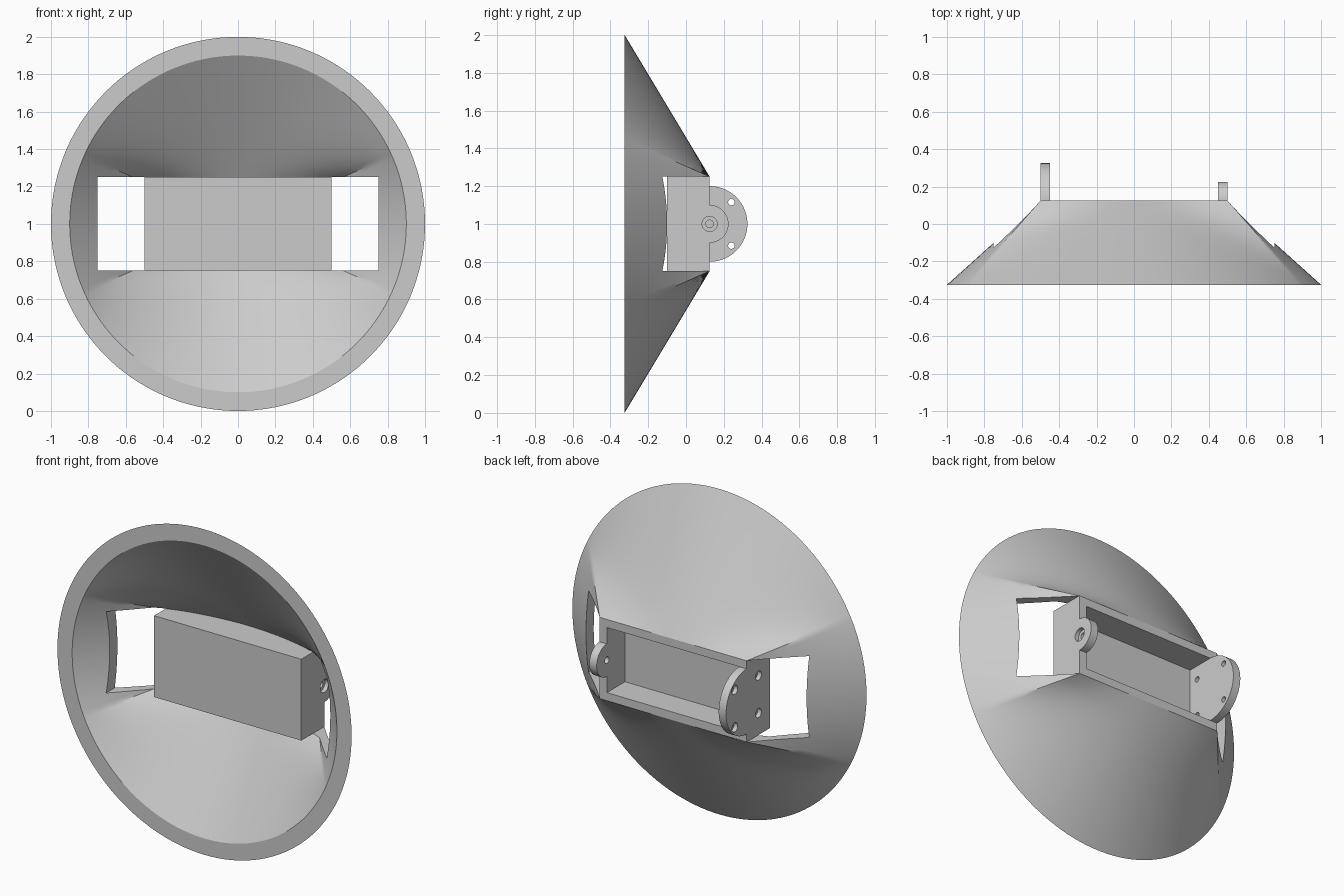
import bpy, bmesh, math
from mathutils import Matrix, Vector

if "Cube" in bpy.data.objects:
    bpy.data.objects.remove(bpy.data.objects["Cube"], do_unlink=True)

RIM_Y, BACK_Y, FRONT_Y, MID_Z = -0.325, 0.125, -0.1, 1.0
HALF_W, HALF_H, WALL = 0.5, 0.25, 0.05

grey = bpy.data.materials.new("plain grey")
grey.use_nodes = True
colour = (0.6, 0.6, 0.6, 1)
grey.diffuse_color = colour
grey.node_tree.nodes["Principled BSDF"].inputs["Base Color"].default_value = colour


def make_object(name, bm):
    bmesh.ops.recalc_face_normals(bm, faces=bm.faces)
    mesh = bpy.data.meshes.new(name)
    bm.to_mesh(mesh)
    bm.free()
    mesh.materials.append(grey)
    obj = bpy.data.objects.new(name, mesh)
    bpy.context.collection.objects.link(obj)
    return obj


def extrude_profile(name, points, x0, x1):
    """Extrude a (y, z) outline along x."""
    bm = bmesh.new()
    face = bm.faces.new([bm.verts.new((x0, y, z)) for y, z in points])
    new = bmesh.ops.extrude_face_region(bm, geom=[face])["geom"]
    verts = [v for v in new if isinstance(v, bmesh.types.BMVert)]
    bmesh.ops.translate(bm, verts=verts, vec=(x1 - x0, 0, 0))
    return make_object(name, bm)


def cylinder_x(bm, x, y, z, radius, depth):
    place = Matrix.Translation((x, y, z)) @ Matrix.Rotation(math.pi / 2, 4, "Y")
    bmesh.ops.create_cone(bm, cap_ends=True, segments=32, radius1=radius,
                          radius2=radius, depth=depth, matrix=place)


def select_only(obj):
    bpy.ops.object.select_all(action="DESELECT")
    obj.select_set(True)
    bpy.context.view_layer.objects.active = obj


def cut(obj, cutter):
    mod = obj.modifiers.new("cut", "BOOLEAN")
    mod.operation, mod.solver, mod.object = "DIFFERENCE", "EXACT", cutter
    select_only(obj)
    bpy.ops.object.modifier_apply(modifier=mod.name)
    bpy.data.objects.remove(cutter, do_unlink=True)


def smooth(obj, degrees=30):
    select_only(obj)
    bpy.ops.object.shade_smooth_by_angle(angle=math.radians(degrees))


def loft_rings(bm, angles, radius, half_w, half_h, steps):
    """Rings that blend from the round rim to the rectangular back."""
    rings = []
    for i in range(steps + 1):
        t = i / steps
        ring = []
        for a in angles:
            c, s = math.cos(a), math.sin(a)
            box_r = 1 / max(abs(c) / half_w, abs(s) / half_h)
            r = radius + (box_r - radius) * t
            ring.append(bm.verts.new((r * c, RIM_Y + (BACK_Y - RIM_Y) * t, MID_Z + r * s)))
        rings.append(ring)
    return rings


# Bowl: thick shell, round in front and rectangular behind
corners = []
for w, h in ((HALF_W, HALF_H), (HALF_W - WALL, HALF_H - WALL)):
    a = math.atan2(h, w)
    corners += [a, math.pi - a, math.pi + a, 2 * math.pi - a]
angles = sorted([2 * math.pi * i / 144 for i in range(144)] + corners)
bm = bmesh.new()
outer = loft_rings(bm, angles, 1.0, HALF_W, HALF_H, 8)
inner = loft_rings(bm, angles, 0.9, HALF_W - WALL, HALF_H - WALL, 8)
loop = outer + inner[::-1]
for i, ring in enumerate(loop):
    after = loop[(i + 1) % len(loop)]
    for j in range(len(angles)):
        k = (j + 1) % len(angles)
        bm.faces.new((ring[j], ring[k], after[k], after[j]))
bowl = make_object("bowl", bm)

# Side windows and the seat for the housing
bm = bmesh.new()
bmesh.ops.create_cube(bm, size=1)
bmesh.ops.scale(bm, verts=bm.verts, vec=(1.5, 1, 2 * HALF_H))
bmesh.ops.translate(bm, verts=bm.verts, vec=(0, 0, MID_Z))
cut(bowl, make_object("window_cutter", bm))
smooth(bowl)

# Housing: channel open at the back
top, low = MID_Z + HALF_H, MID_Z - HALF_H
channel = [(BACK_Y, low), (FRONT_Y, low), (FRONT_Y, top), (BACK_Y, top),
           (BACK_Y, top - WALL), (FRONT_Y + WALL, top - WALL),
           (FRONT_Y + WALL, low + WALL), (BACK_Y, low + WALL)]
extrude_profile("housing_channel", channel, WALL - HALF_W, HALF_W - WALL)


# Housing ends with round ears and counterbored holes
def end_wall(name, side, ear_radius, holes, hole_r, bore_r):
    arc = [(BACK_Y + ear_radius * math.cos(a), MID_Z + ear_radius * math.sin(a))
           for a in (math.pi * (i / 48 - 0.5) for i in range(49))]
    outline = [(FRONT_Y, low), (BACK_Y, low)] + arc + [(BACK_Y, top), (FRONT_Y, top)]
    wall = extrude_profile(name, outline, side * (HALF_W - WALL), side * HALF_W)
    for radius, x in ((hole_r, HALF_W), (bore_r, HALF_W + WALL / 2)):
        bm = bmesh.new()
        for dy, dz in holes:
            cylinder_x(bm, side * x, BACK_Y + dy, MID_Z + dz, radius,
                       0.2 if radius == hole_r else 2 * WALL)
        cut(wall, make_object("hole_cutter", bm))
    smooth(wall)


D = 0.115
end_wall("left_end_wall", 1, 0.1, [(0, 0)], 0.02, 0.04)
end_wall("right_end_wall", -1, 0.2, [(D, D), (D, -D), (-D, D), (-D, -D)], 0.017, 0.028)
